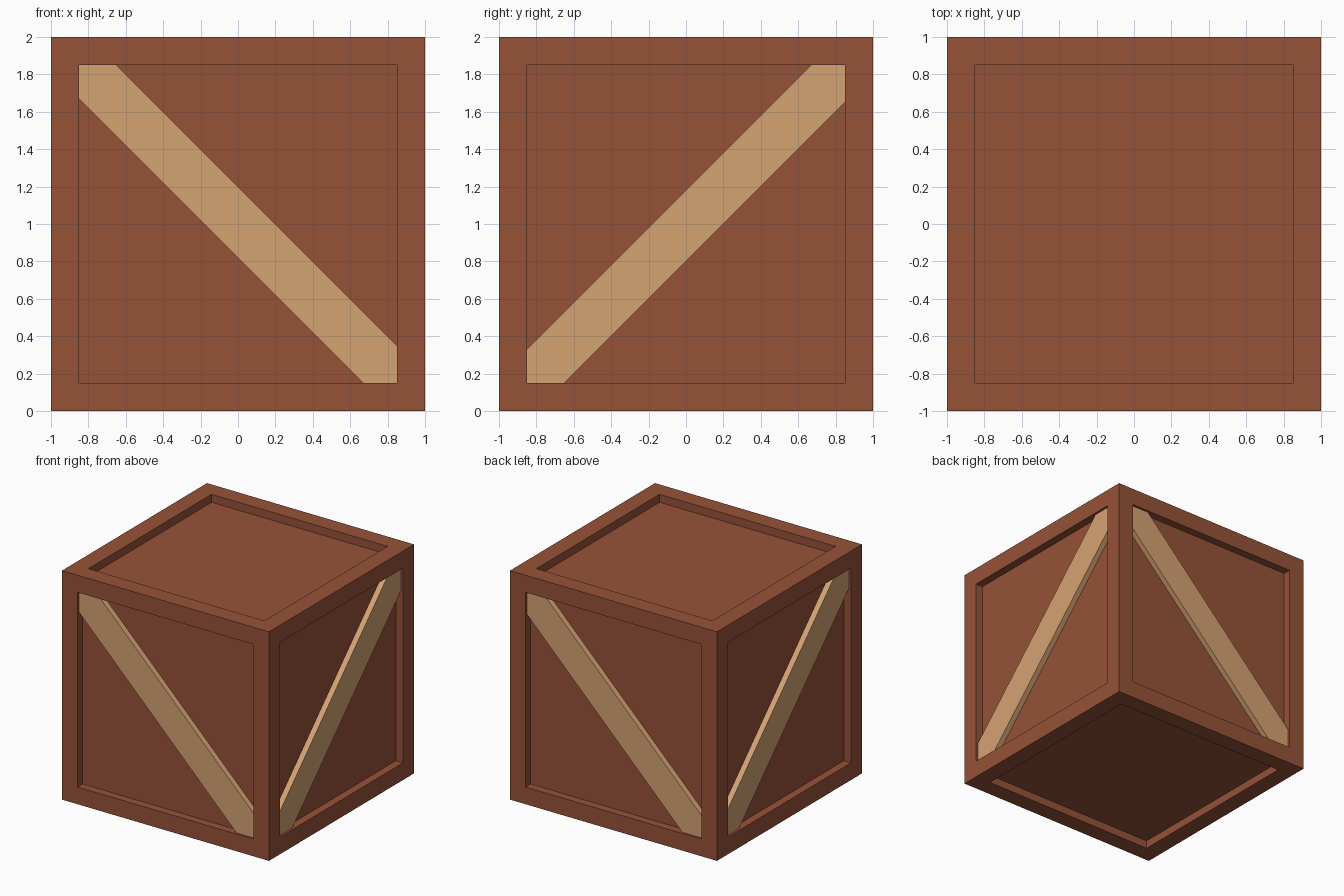
import bpy, bmesh
from math import pi
from mathutils import Matrix

if "Cube" in bpy.data.objects:
    bpy.data.objects.remove(bpy.data.objects["Cube"])

RIM, DEPTH = 0.15, 0.07      # frame width and recess depth
INNER = 1 - RIM              # half size of each opening
SETBACK, HALF = 0.02, 0.19   # brace setback from rim, half of its cut length


def material(name, color):
    m = bpy.data.materials.new(name)
    m.diffuse_color = (*color, 1)
    m.use_nodes = True
    m.node_tree.nodes["Principled BSDF"].inputs["Base Color"].default_value = m.diffuse_color
    return m


def finish(bm, name, mat):
    bmesh.ops.recalc_face_normals(bm, faces=bm.faces)
    me = bpy.data.meshes.new(name)
    bm.to_mesh(me)
    bm.free()
    me.materials.append(mat)
    ob = bpy.data.objects.new(name, me)
    bpy.context.collection.objects.link(ob)


def brace(name, angle, slope, shift):
    """Diagonal board whose ends are trimmed to the opening corners."""
    a, h = INNER, HALF
    # board runs along z = slope * x + shift
    outline = [(-a, -a), (-a + h - shift, -a), (a, a - h + shift),
               (a, a), (a - h - shift, a), (-a, -a + h + shift)]
    bm = bmesh.new()
    face = bm.faces.new([bm.verts.new((slope * x, -1 + SETBACK, z + 1)) for x, z in outline])
    ext = bmesh.ops.extrude_face_region(bm, geom=[face])
    back = [v for v in ext["geom"] if isinstance(v, bmesh.types.BMVert)]
    bmesh.ops.translate(bm, verts=back, vec=(0, DEPTH - SETBACK + 0.005, 0))
    bmesh.ops.transform(bm, matrix=Matrix.Rotation(angle, 4, 'Z'), verts=bm.verts)
    finish(bm, name, light_wood)


dark_wood = material("dark_wood", (0.305, 0.084, 0.04))
light_wood = material("light_wood", (0.665, 0.366, 0.171))

# Crate body: cube with a recessed panel on all six sides
bm = bmesh.new()
bmesh.ops.create_cube(bm, size=2, matrix=Matrix.Translation((0, 0, 1)))
bmesh.ops.recalc_face_normals(bm, faces=bm.faces)
sides = bm.faces[:]
bmesh.ops.inset_individual(bm, faces=sides, thickness=RIM, use_even_offset=True)
for f in sides:
    f.normal_update()
    push = f.normal * -DEPTH
    # straight recess walls
    ext = bmesh.ops.extrude_discrete_faces(bm, faces=[f])
    bmesh.ops.translate(bm, verts=ext["faces"][0].verts[:], vec=push)
finish(bm, "crate_body", dark_wood)

# Diagonal braces on the four upright sides
for name, turn, slope, shift in (("front_brace", 0, -1, 0.01), ("right_brace", 1, 1, -0.01),
                                 ("back_brace", 2, -1, -0.01), ("left_brace", 3, 1, 0.01)):
    brace(name, turn * pi / 2, slope, shift)
